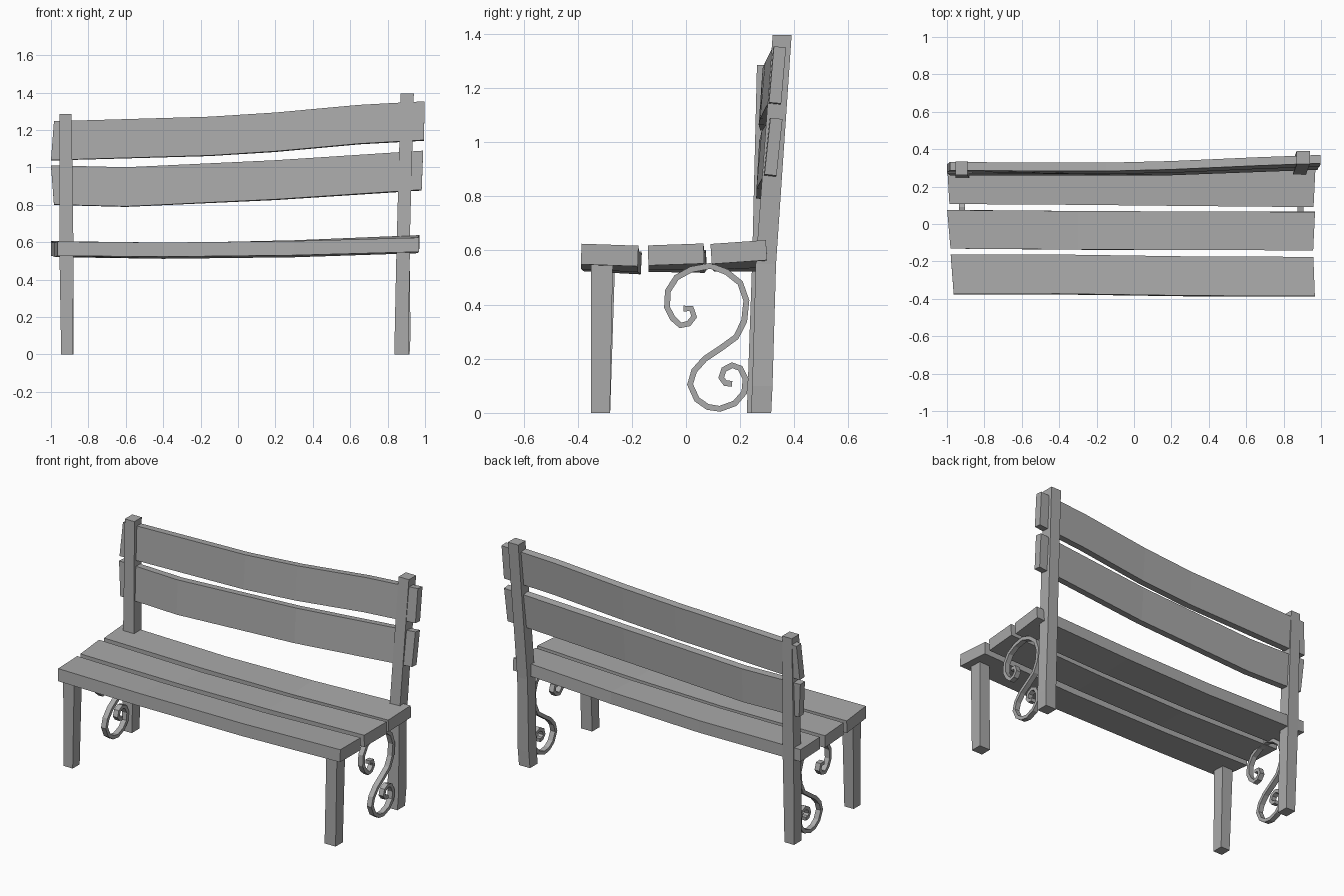
import bpy
import bmesh
from math import radians, sin, cos
from mathutils import Vector

default_cube = bpy.data.objects.get("Cube")
if default_cube:
    bpy.data.objects.remove(default_cube, do_unlink=True)

grey = bpy.data.materials.new("bench grey")
grey.use_nodes = True
grey.diffuse_color = (0.4, 0.4, 0.4, 1)
shader = next(n for n in grey.node_tree.nodes if n.type == 'BSDF_PRINCIPLED')
shader.inputs["Base Color"].default_value = grey.diffuse_color


def loft(name, sections):
    """Join four-cornered sections into one closed, flat-faced bar."""
    bm = bmesh.new()
    rings = [[bm.verts.new(corner) for corner in section] for section in sections]
    for lower, upper in zip(rings, rings[1:]):
        for i in range(4):
            j = (i + 1) % 4
            bm.faces.new((lower[i], lower[j], upper[j], upper[i]))
    bm.faces.new(rings[0])
    bm.faces.new(rings[-1])
    bmesh.ops.recalc_face_normals(bm, faces=bm.faces)
    mesh = bpy.data.meshes.new(name)
    bm.to_mesh(mesh)
    bm.free()
    mesh.materials.append(grey)
    obj = bpy.data.objects.new(name, mesh)
    bpy.context.collection.objects.link(obj)
    return obj


def rectangle(centre, u, v):
    """Corners of a rectangle with half-extent vectors u and v."""
    return [centre - u - v, centre + u - v, centre + u + v, centre - u + v]


def plank(name, width, thickness, stations):
    """Warped board along x; each station is x, y, z, tilt and end skew."""
    sections = []
    for x, y, z, tilt, skew in stations:
        a = radians(tilt)
        u = Vector((skew, cos(a) * width / 2, sin(a) * width / 2))
        v = Vector((0, -sin(a), cos(a))) * thickness / 2
        sections.append(rectangle(Vector((x, y, z)), u, v))
    return loft(name, sections)


def post(name, stations):
    """Upright timber; each station is x, y, z, width and depth."""
    return loft(name, [
        rectangle(Vector((x, y, z)), Vector((w / 2, 0, 0)), Vector((0, d / 2, 0)))
        for x, y, z, w, d in stations])


def scroll(name, x, path, width, thickness):
    """Flat iron strip following a path in the y-z plane."""
    points = [Vector((x, y / 100, z / 100)) for y, z in path]
    sections = []
    for i, point in enumerate(points):
        along = points[min(i + 1, len(points) - 1)] - points[max(i - 1, 0)]
        across = Vector((0, -along.z, along.y)).normalized() * thickness / 2
        sections.append(rectangle(point, Vector((width / 2, 0, 0)), across))
    return loft(name, sections)


# Seat boards
plank("seat_front_board", 0.21, 0.076, [
    (-0.972, -0.27, 0.562, -2, -0.008), (-0.4, -0.27, 0.555, -3, 0),
    (0.3, -0.28, 0.563, -3, 0), (0.963, -0.282, 0.583, -2, -0.004)])
plank("seat_middle_board", 0.206, 0.074, [
    (-0.99, -0.028, 0.562, 1, -0.009), (-0.3, -0.034, 0.556, -1, 0),
    (0.3, -0.036, 0.565, 0, 0), (0.963, -0.037, 0.585, 2, 0.005)])
plank("seat_rear_board", 0.205, 0.074, [
    (-0.993, 0.21, 0.567, 1, -0.006), (-0.3, 0.205, 0.56, 0, 0),
    (0.3, 0.2, 0.57, 2, 0), (0.965, 0.195, 0.594, 4, 0.005)])

# Back boards, rising and leaning further back toward the left side
plank("back_upper_board", 0.208, 0.045, [
    (-0.992, 0.303, 1.142, 87, 0.008), (-0.15, 0.298, 1.166, 86, 0),
    (0.2, 0.305, 1.188, 85, 0), (0.65, 0.325, 1.229, 85, 0),
    (0.996, 0.338, 1.248, 85, 0.002)])
plank("back_lower_board", 0.21, 0.045, [
    (-0.992, 0.288, 0.905, 87, -0.008), (-0.6, 0.287, 0.895, 87, 0),
    (0.2, 0.292, 0.932, 85, 0), (0.986, 0.323, 0.983, 84, 0.004)])

# Rear posts and front legs
post("left_rear_post", [
    (0.88, 0.277, 0, 0.075, 0.075), (0.885, 0.282, 0.1, 0.075, 0.075),
    (0.882, 0.295, 0.55, 0.07, 0.075), (0.905, 0.355, 1.395, 0.07, 0.07)])
post("right_rear_post", [
    (-0.913, 0.262, 0, 0.065, 0.075), (-0.917, 0.28, 0.55, 0.075, 0.072),
    (-0.922, 0.298, 1.285, 0.065, 0.072)])
post("left_front_leg", [
    (0.873, -0.316, 0, 0.075, 0.07), (0.883, -0.31, 0.555, 0.072, 0.08)])
post("right_front_leg", [
    (-0.914, -0.314, 0, 0.063, 0.068), (-0.917, -0.3, 0.54, 0.075, 0.075)])

# Iron scroll brackets, path in hundredths of a unit
scroll_path = [
    (-1, 38.5), (2, 38.5), (3, 35.5), (1, 33), (-2, 32.3), (-5, 35), (-7, 39),
    (-6.7, 45), (-3.5, 50), (2, 53), (9, 54.3), (15, 52), (20, 48), (22.3, 41.5),
    (21.5, 34), (18.5, 28), (13, 24), (7, 20), (3, 15.5), (1.5, 10.5), (4, 5),
    (8, 2.2), (12.5, 1.5), (18, 3.5), (21.5, 7.5), (22, 12.5), (20, 16.5),
    (17, 17.6), (14, 16), (13, 13), (14.5, 11), (17, 10.7)]
scroll("left_scroll", 0.89, scroll_path, 0.032, 0.022)
scroll("right_scroll", -0.92, scroll_path, 0.032, 0.022)
